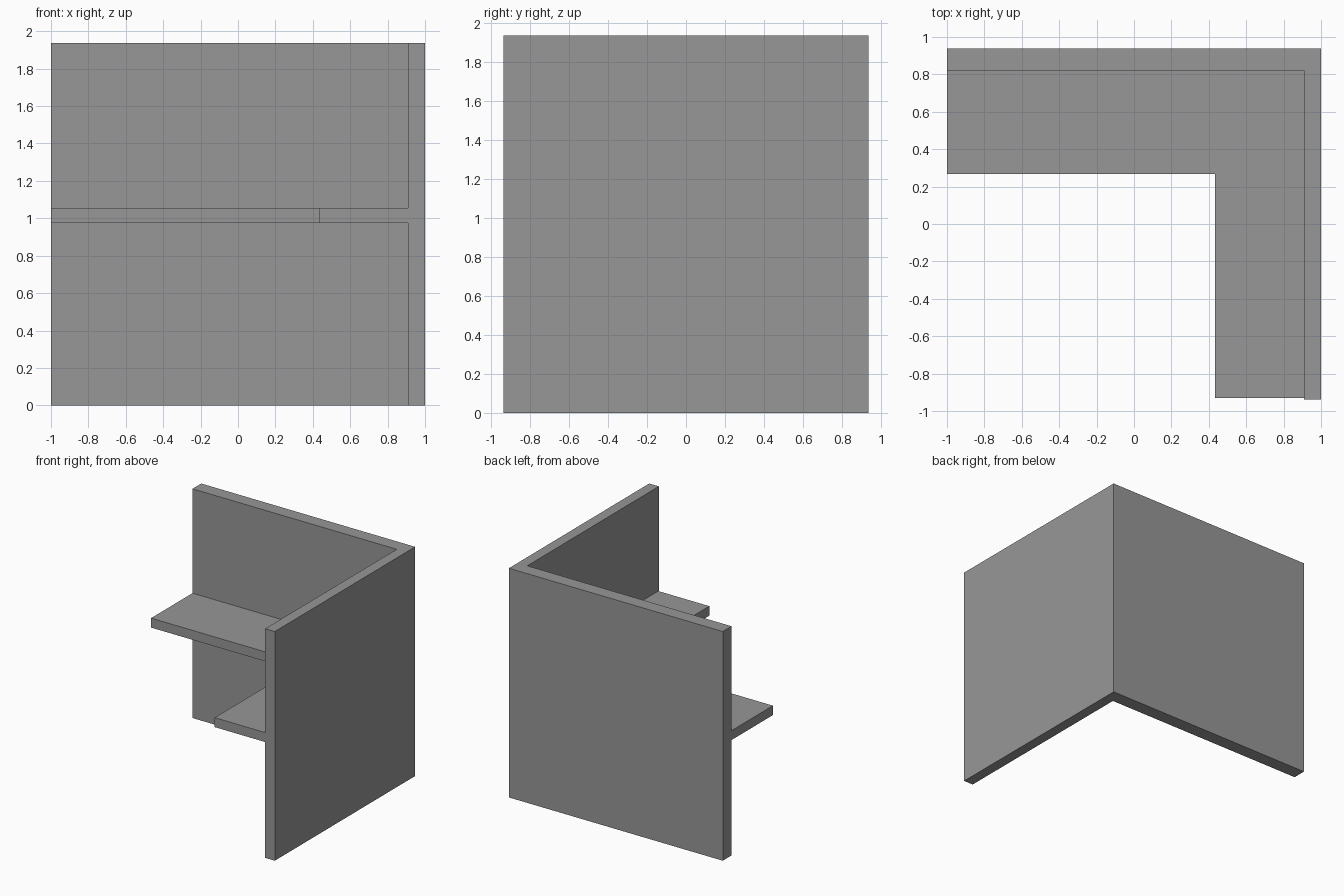
import bpy
import bmesh

cube = bpy.data.objects.get("Cube")
if cube:
    bpy.data.objects.remove(cube, do_unlink=True)

grey = bpy.data.materials.new("plain grey")
grey.use_nodes = True
colour = (0.31, 0.31, 0.31, 1)
grey.diffuse_color = colour
grey.node_tree.nodes["Principled BSDF"].inputs["Base Color"].default_value = colour


def corner_prism(name, left, right, front, back, inner_x, inner_y, bottom, top):
    """Extrude an L-shaped outline with its corner at the back left of the model."""
    outline = [(left, back), (left, inner_y), (inner_x, inner_y),
               (inner_x, front), (right, front), (right, back)]
    bm = bmesh.new()
    base = bm.faces.new([bm.verts.new((x, y, bottom)) for x, y in outline])
    grown = bmesh.ops.extrude_face_region(bm, geom=[base])["geom"]
    raised = [v for v in grown if isinstance(v, bmesh.types.BMVert)]
    bmesh.ops.translate(bm, verts=raised, vec=(0, 0, top - bottom))
    bmesh.ops.recalc_face_normals(bm, faces=bm.faces)
    mesh = bpy.data.meshes.new(name)
    bm.to_mesh(mesh)
    bm.free()
    mesh.materials.append(grey)
    obj = bpy.data.objects.new(name, mesh)
    bpy.context.collection.objects.link(obj)
    return obj


# Two full-height partition walls meeting at a corner
corner_prism("partition_walls", -1, 1, -0.937, 0.937, 0.91, 0.82, 0, 1.937)

# Corner desk top fixed along the inside of both walls
corner_prism("desk_top", -1, 0.91, -0.93, 0.82, 0.433, 0.268, 0.975, 1.055)
